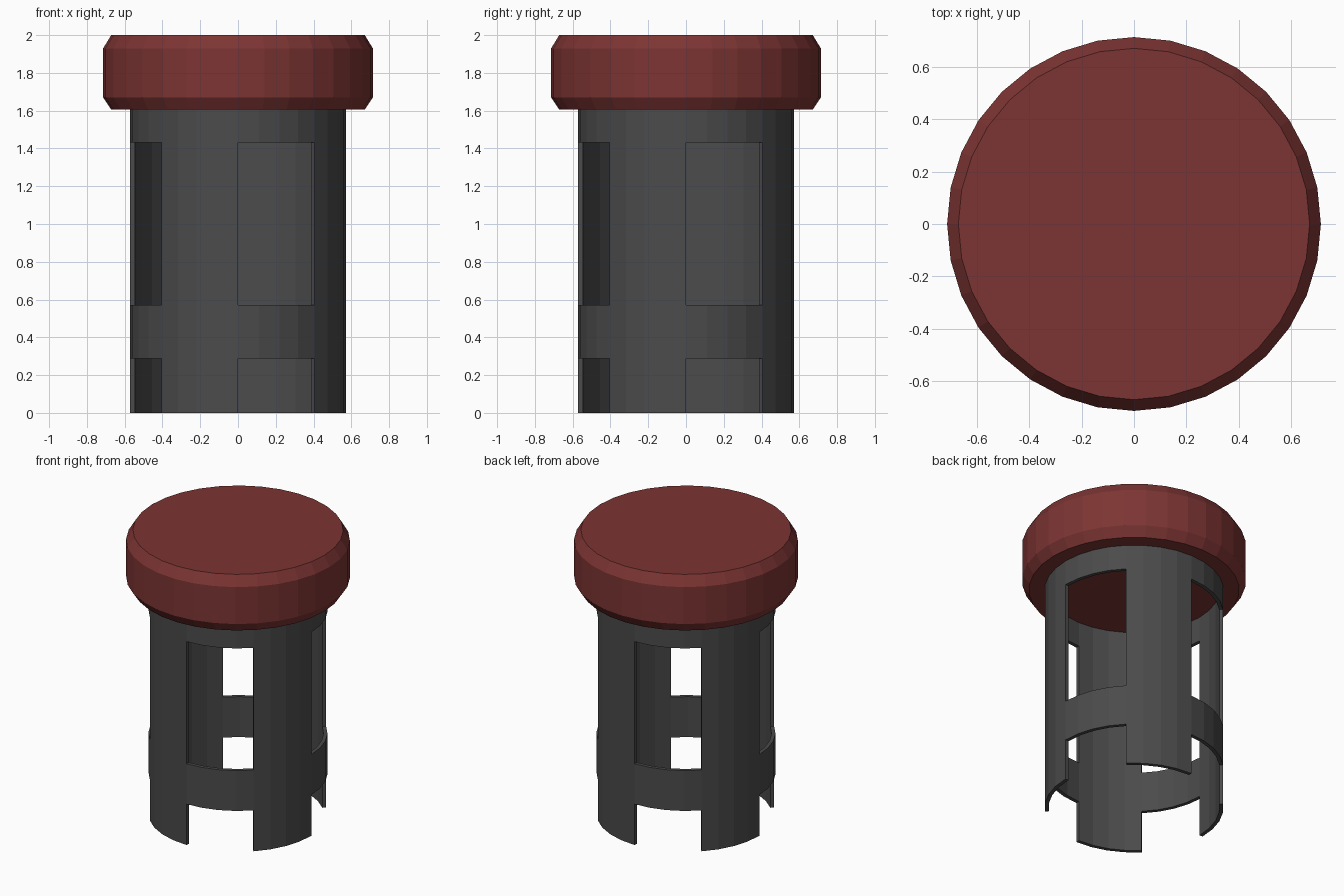
import bpy, bmesh
from math import cos, sin, tau

if "Cube" in bpy.data.objects:
    bpy.data.objects.remove(bpy.data.objects["Cube"])

SIDES = 32


def finish(bm, name, color):
    bmesh.ops.recalc_face_normals(bm, faces=bm.faces)
    mesh = bpy.data.meshes.new(name)
    bm.to_mesh(mesh)
    bm.free()
    mat = bpy.data.materials.new(name + "_color")
    mat.diffuse_color = (*color, 1)
    mat.use_nodes = True
    mat.node_tree.nodes["Principled BSDF"].inputs["Base Color"].default_value = mat.diffuse_color
    mesh.materials.append(mat)
    obj = bpy.data.objects.new(name, mesh)
    bpy.context.collection.objects.link(obj)
    return obj


def ring(bm, r, z):
    return [bm.verts.new((r * cos(tau * i / SIDES), r * sin(tau * i / SIDES), z))
            for i in range(SIDES)]


# Chamfered cap
bm = bmesh.new()
rings = [ring(bm, r, z) for r, z in
         [(0.671, 1.605), (0.714, 1.67), (0.714, 1.93), (0.671, 2.0)]]
for a, b in zip(rings, rings[1:]):
    for i in range(SIDES):
        j = (i + 1) % SIDES
        bm.faces.new((a[i], a[j], b[j], b[i]))
bm.faces.new(rings[0])
bm.faces.new(rings[-1])
finish(bm, "cap", (0.2, 0.035, 0.033))

# Thin tube with four windows and four bottom notches, each an eighth turn wide
bm = bmesh.new()
OUTER, INNER = 0.571, 0.546
rings = [ring(bm, OUTER, z) for z in (0, 0.288, 0.572, 1.432, 1.605)]
for row, (a, b) in enumerate(zip(rings, rings[1:])):
    for i in range(SIDES):
        if row in (0, 2) and i % 8 < 4:
            continue
        j = (i + 1) % SIDES
        bm.faces.new((a[i], a[j], b[j], b[i]))
bmesh.ops.delete(bm, geom=[v for v in bm.verts if not v.link_faces], context='VERTS')
# Radial wall thickness
ext = bmesh.ops.extrude_face_region(bm, geom=bm.faces[:], use_keep_orig=True)
for v in ext["geom"]:
    if isinstance(v, bmesh.types.BMVert):
        v.co.x *= INNER / OUTER
        v.co.y *= INNER / OUTER
finish(bm, "slotted_tube", (0.07, 0.07, 0.07))
